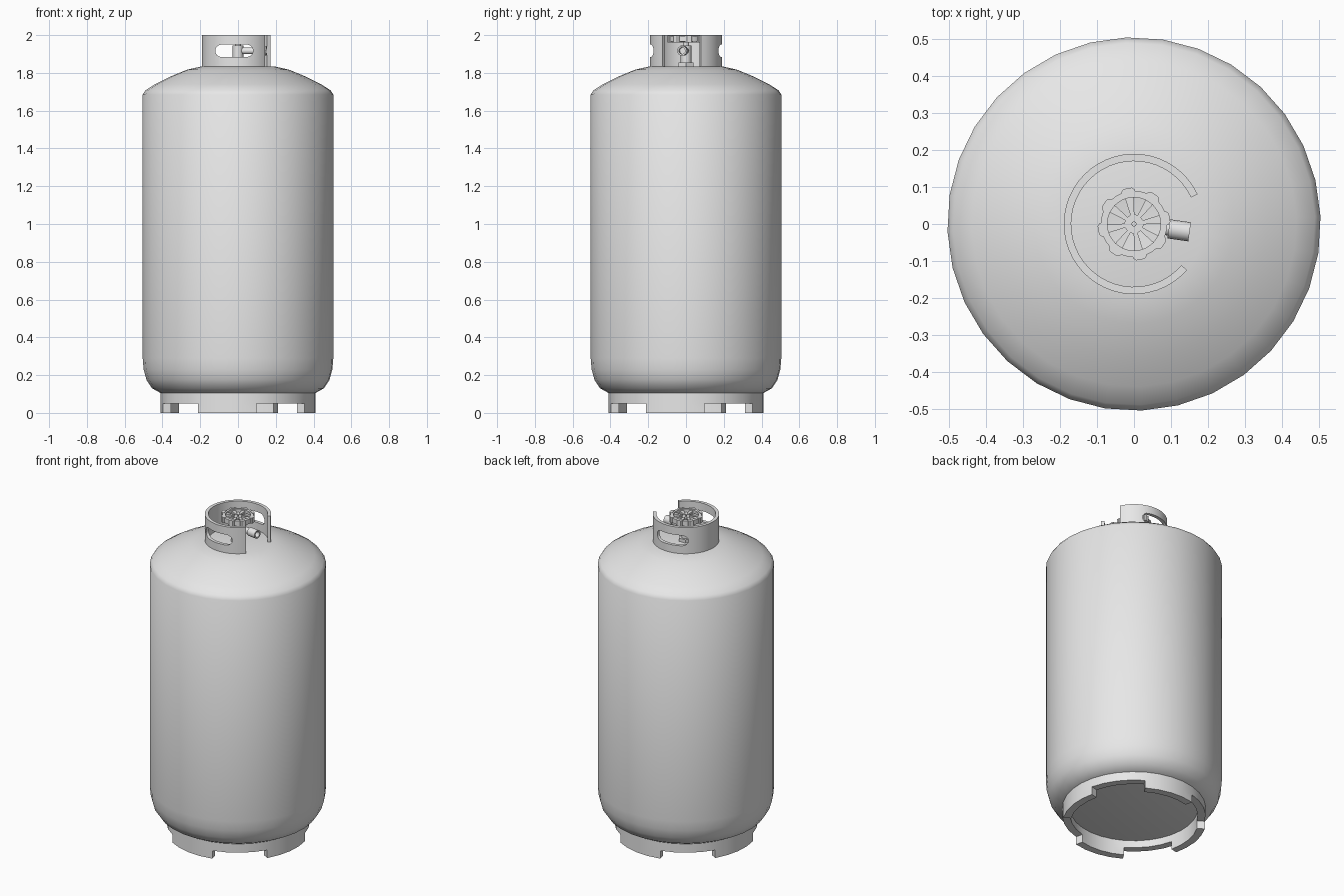
import bpy, bmesh
from math import sin, cos, pi, radians, asin
from mathutils import Matrix, Vector

cube = bpy.data.objects.get("Cube")
if cube:
    bpy.data.objects.remove(cube, do_unlink=True)

steel = bpy.data.materials.new("grey_steel")
steel.use_nodes = True
steel.diffuse_color = (0.8, 0.8, 0.8, 1)
steel.node_tree.nodes["Principled BSDF"].inputs["Base Color"].default_value = (0.8, 0.8, 0.8, 1)


def make(name, bm, smooth=35):
    """Turn a bmesh into a named, shaded object."""
    bmesh.ops.recalc_face_normals(bm, faces=bm.faces)
    mesh = bpy.data.meshes.new(name)
    bm.to_mesh(mesh)
    bm.free()
    obj = bpy.data.objects.new(name, mesh)
    bpy.context.collection.objects.link(obj)
    mesh.materials.append(steel)
    if smooth:
        bpy.ops.object.select_all(action='DESELECT')
        obj.select_set(True)
        bpy.context.view_layer.objects.active = obj
        bpy.ops.object.shade_smooth_by_angle(angle=radians(smooth))
    return obj


def lathe(profile, steps, start=0.0, sweep=360, closed=False):
    """Revolve (radius, z) points about z; a partial sweep gets end caps."""
    bm = bmesh.new()
    full = sweep == 360
    rings = []
    for i in range(steps if full else steps + 1):
        a = radians(start + sweep * i / steps)
        rings.append([bm.verts.new((r * cos(a), r * sin(a), z)) for r, z in profile])
    n = len(profile)
    for i in range(steps):
        p, q = rings[i], rings[(i + 1) % len(rings)]
        for j in range(n if closed else n - 1):
            k = (j + 1) % n
            bm.faces.new((p[j], p[k], q[k], q[j]))
    if not full:
        bm.faces.new(rings[0])
        bm.faces.new(rings[-1])
    bmesh.ops.remove_doubles(bm, verts=bm.verts, dist=1e-5)
    return bm


def band(r0, r1, z0, z1, steps, start=0.0, sweep=360):
    return lathe([(r0, z0), (r1, z0), (r1, z1), (r0, z1)], steps, start, sweep, True)


def prism(points, z0, z1):
    """Extrude a flat outline between two heights."""
    bm = bmesh.new()
    face = bm.faces.new([bm.verts.new((x, y, z0)) for x, y in points])
    top = bmesh.ops.extrude_face_region(bm, geom=[face])["geom"]
    bmesh.ops.translate(bm, vec=(0, 0, z1 - z0),
                        verts=[v for v in top if isinstance(v, bmesh.types.BMVert)])
    return bm


# Tank body
make("tank_body", lathe([(0, 0.095), (0.37, 0.095), (0.41, 0.105), (0.455, 0.13),
                         (0.485, 0.175), (0.5, 0.23), (0.505, 0.29), (0.505, 1.685),
                         (0.49, 1.708), (0.44, 1.74), (0.36, 1.78), (0.27, 1.817),
                         (0.19, 1.835), (0, 1.835)], 32, 2.3))

# Foot ring: every other eighth of the ring extends down to the ground
bm = band(0.365, 0.41, 0.05, 0.12, 32, 14 - 90)
bm.faces.ensure_lookup_table()
lugs = [bm.faces[i * 4] for i in range(32) if i % 8 >= 4]
moved = bmesh.ops.extrude_face_region(bm, geom=lugs)["geom"]
bmesh.ops.translate(bm, vec=(0, 0, -0.05),
                    verts=[v for v in moved if isinstance(v, bmesh.types.BMVert)])
bmesh.ops.delete(bm, geom=lugs, context='FACES')
make("foot_ring", bm)

# Collar guard, open on one side, with a rounded hand slot front and back
collar = make("collar_guard", band(0.17, 0.19, 1.825, 2.0, 40, 25, 294), 0)
ends = [(s * 0.067 + 0.033 * cos(a) - 0.02, 0.033 * sin(a))
        for s, base in ((1, -pi / 2), (-1, pi / 2))
        for a in [base + pi * i / 8 for i in range(9)]]
bm = prism(ends, -0.3, 0.3)
bm.transform(Matrix.Translation((0, 0, 1.917)) @ Matrix.Rotation(pi / 2, 4, 'X'))
cutter = make("slot_cutter", bm, 0)
cut = collar.modifiers.new("hand_slots", 'BOOLEAN')
cut.operation = 'DIFFERENCE'
cut.solver = 'EXACT'
cut.object = cutter
bpy.ops.object.select_all(action='DESELECT')
collar.select_set(True)
bpy.context.view_layer.objects.active = collar
bpy.ops.object.modifier_apply(modifier=cut.name)
bpy.data.objects.remove(cutter, do_unlink=True)
bpy.ops.object.shade_smooth_by_angle(angle=radians(35))

# Valve base and stem
make("valve_base", lathe([(0, 1.83), (0.045, 1.83), (0.045, 1.855), (0, 1.855)], 6), 0)
make("valve_stem", lathe([(0, 1.85), (0.028, 1.85), (0.028, 1.945), (0.016, 1.945),
                          (0.016, 1.97), (0, 1.97)], 16))

# Valve outlet: a hollow nozzle with a narrower neck
bm = lathe([(0, 0), (0.018, 0), (0.018, 0.095), (0.026, 0.095), (0.026, 0.152),
            (0.017, 0.152), (0.017, 0.12), (0, 0.12)], 16)
bm.transform(Matrix.Translation((0, 0, 1.917)) @ Matrix.Rotation(radians(-8), 4, 'Z')
             @ Matrix.Rotation(pi / 2, 4, 'Y'))
make("valve_outlet", bm)

# Handwheel: rim, sunken dish, hub, spokes and grip lugs
make("handwheel_rim", band(0.072, 0.09, 1.965, 1.995, 32))
make("handwheel_dish", lathe([(0, 1.962), (0.078, 1.968), (0.078, 1.976), (0.02, 1.97),
                              (0, 1.97)], 32))
make("handwheel_hub", lathe([(0, 1.962), (0.026, 1.962), (0.026, 1.984), (0, 1.984)], 16))
make("handwheel_screw", lathe([(0, 1.98), (0.007, 1.98), (0.007, 1.99), (0, 1.99)], 8))
for i in range(8):
    turn = Matrix.Rotation(radians(10 + 45 * i), 4, 'Z')
    spoke = prism([(0.022, -0.005), (0.075, -0.012), (0.075, 0.012), (0.022, 0.005)],
                  1.968, 1.988)
    spoke.transform(turn)
    make(f"handwheel_spoke_{i + 1}", spoke, 0)
    lug = prism([(0.08, -0.02), (0.092, -0.018), (0.098, -0.011), (0.098, 0.011),
                 (0.092, 0.018), (0.08, 0.02)], 1.962, 1.998)
    lug.transform(turn)
    make(f"handwheel_grip_{i + 1}", lug, 0)
